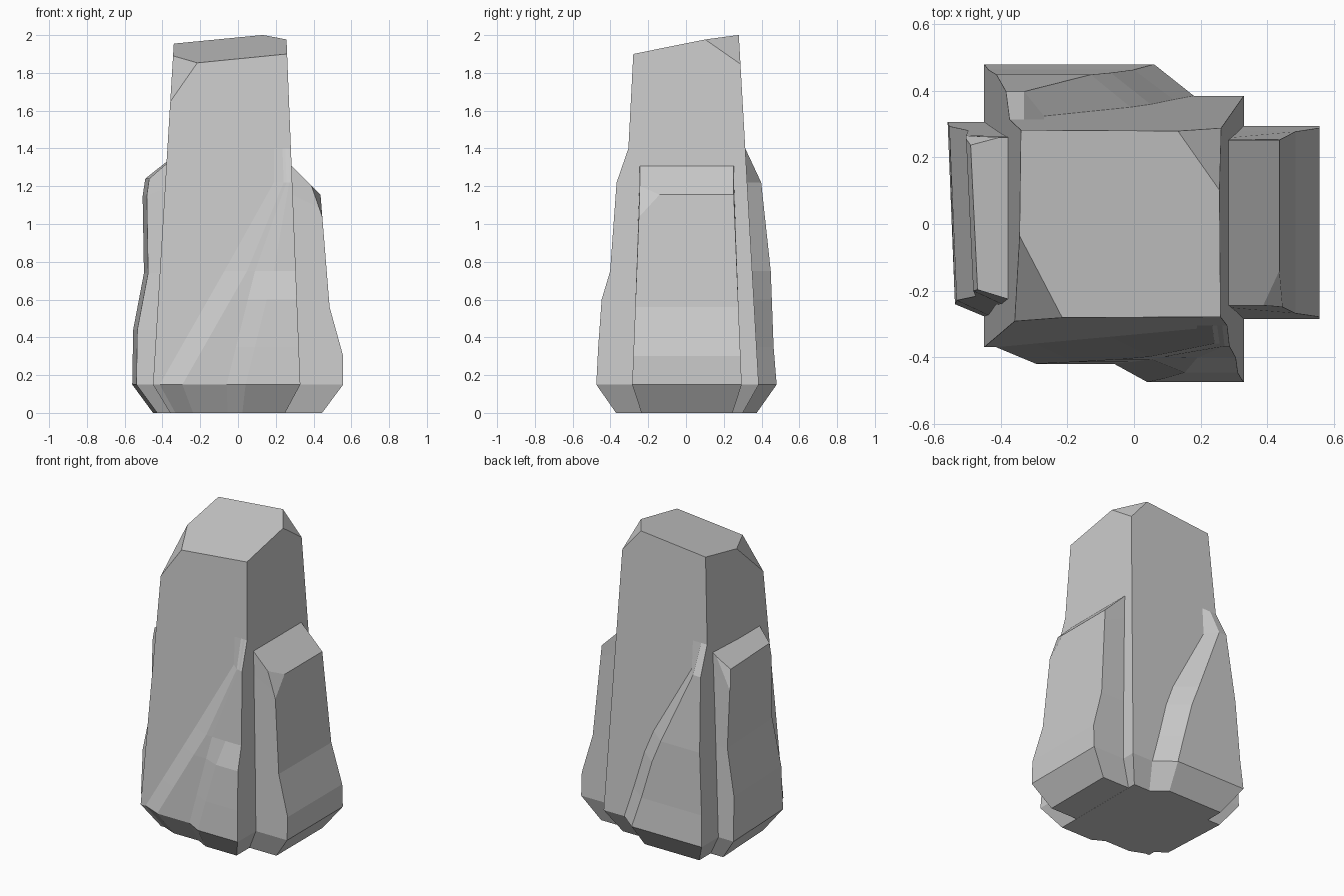
import bpy, bmesh
from mathutils import Vector

if "Cube" in bpy.data.objects:
    bpy.data.objects.remove(bpy.data.objects["Cube"])


def loft(name, rings, cuts):
    """Skin rings of points, then slice off facets, each given by three points on it."""
    bm = bmesh.new()
    loops = [[bm.verts.new(p) for p in ring] for ring in rings]
    n = len(loops[0])
    for a, b in zip(loops, loops[1:]):
        for i in range(n):
            j = (i + 1) % n
            bm.faces.new((a[i], a[j], b[j], b[i]))
    bm.faces.new(loops[0][::-1])
    bm.faces.new(loops[-1])
    middle = sum((v.co for v in bm.verts), Vector()) / len(bm.verts)
    for cut in cuts:
        p, q, r = (Vector(c) for c in cut)
        no = (q - p).cross(r - p).normalized()
        if no.dot(middle - p) > 0:
            no.negate()
        res = bmesh.ops.bisect_plane(bm, geom=bm.verts[:] + bm.edges[:] + bm.faces[:],
                                     plane_co=p, plane_no=no, clear_outer=True, dist=1e-5)
        edges = [e for e in res["geom_cut"] if isinstance(e, bmesh.types.BMEdge) and e.is_boundary]
        bmesh.ops.holes_fill(bm, edges=edges, sides=0)
    bmesh.ops.recalc_face_normals(bm, faces=bm.faces[:])
    mesh = bpy.data.meshes.new(name)
    bm.to_mesh(mesh)
    bm.free()
    obj = bpy.data.objects.new(name, mesh)
    bpy.context.collection.objects.link(obj)
    return obj


def pillar_ring(z, step, block, back_x, bulge):
    """Tapered four-sided core with a diagonal ledge on the front and on the back."""
    h = z - .15
    xl, xr = -.45 + .061 * h, .33 - .04 * h
    yf, yb = -.37 + .052 * h, .385 - .057 * h
    width = .12 if z < 1 else .06
    c1 = min(-.50 + .57 * z, .19)
    c2 = min(c1 + width, xr - .045)
    s1 = min(max(-.06 + .25 * h, c2 + .015), xr - .03)
    s2 = min(s1 + .1, xr - .015)
    return [(xl, yf, z), (c1, yf, z), (c2, yf - step, z), (s1, yf - step, z),
            (s2, yf - block, z), (xr, yf - block, z), (xr, yb, z), (back_x, yb, z),
            (max(back_x - width, xl + .03), yb + bulge, z), (xl, yb + bulge, z)]


# Main pillar: height, front step, front block, back crease, back bulge
rows = [(.15, .05, .105, .18, .095), (.35, .055, .105, .12, .09), (.6, .06, .10, .05, .095),
        (.75, .06, .063, -.01, .098), (1.22, .045, .053, -.27, .074),
        (1.4, 0, 0, -.27, 0), (2.1, 0, 0, -.23, 0)]
rings = [pillar_ring(*r) for r in rows]
foot = [(-.055 + .78 * (x + .06), .78 * y, 0) for x, y, z in rings[0]]
loft("rock_pillar", [foot] + rings, [
    [(.25, -.275, 1.9), (-.335, .28, 1.955), (.135, .275, 2.0)],        # sloping top
    [(.135, .275, 2.0), (.255, .10, 1.98), (.27, .285, 1.84)],          # back right corner
    [(-.335, -.05, 1.89), (-.225, -.27, 1.85), (-.355, -.295, 1.65)],   # front left corner
])


def slab(name, side, profile, top, skew, front_in, cuts):
    """Slab against one side of the pillar, from an (outer x, z) profile."""
    rings = []
    for i, (x, z) in enumerate(profile):
        h = z - .15
        inset = .055 if i == 0 else 0
        yf = -.285 + .04 * h + inset + skew * 2
        yi = yf - front_in * (1 - .4 * h)
        yb = .295 - .042 * h - inset + skew / 2
        xi = side * .25
        zi = z + top * max(0, i - len(profile) + 3) / 2      # slope the top up to the pillar
        rings.append([(xi, yi, zi), (side * (x - skew), yf, z), (side * x, yb, z), (xi, yb, zi)])
    loft(name, rings, cuts)


slab("right_slab", 1,
     [(.445, 0), (.557, .15), (.557, .3), (.485, .56), (.443, 1.08), (.437, 1.155)],
     .185, 0, 0, [[(.437, -.14, 1.155), (.443, -.245, 1.05), (.39, -.243, 1.2)]])
slab("left_slab", -1,
     [(.45, 0), (.56, .15), (.555, .44), (.498, .74), (.505, 1.15), (.492, 1.24)],
     .19, .022, .12, [[(-.40, .262, 1.31), (-.495, .235, 1.24), (-.505, .275, 1.08)]])
